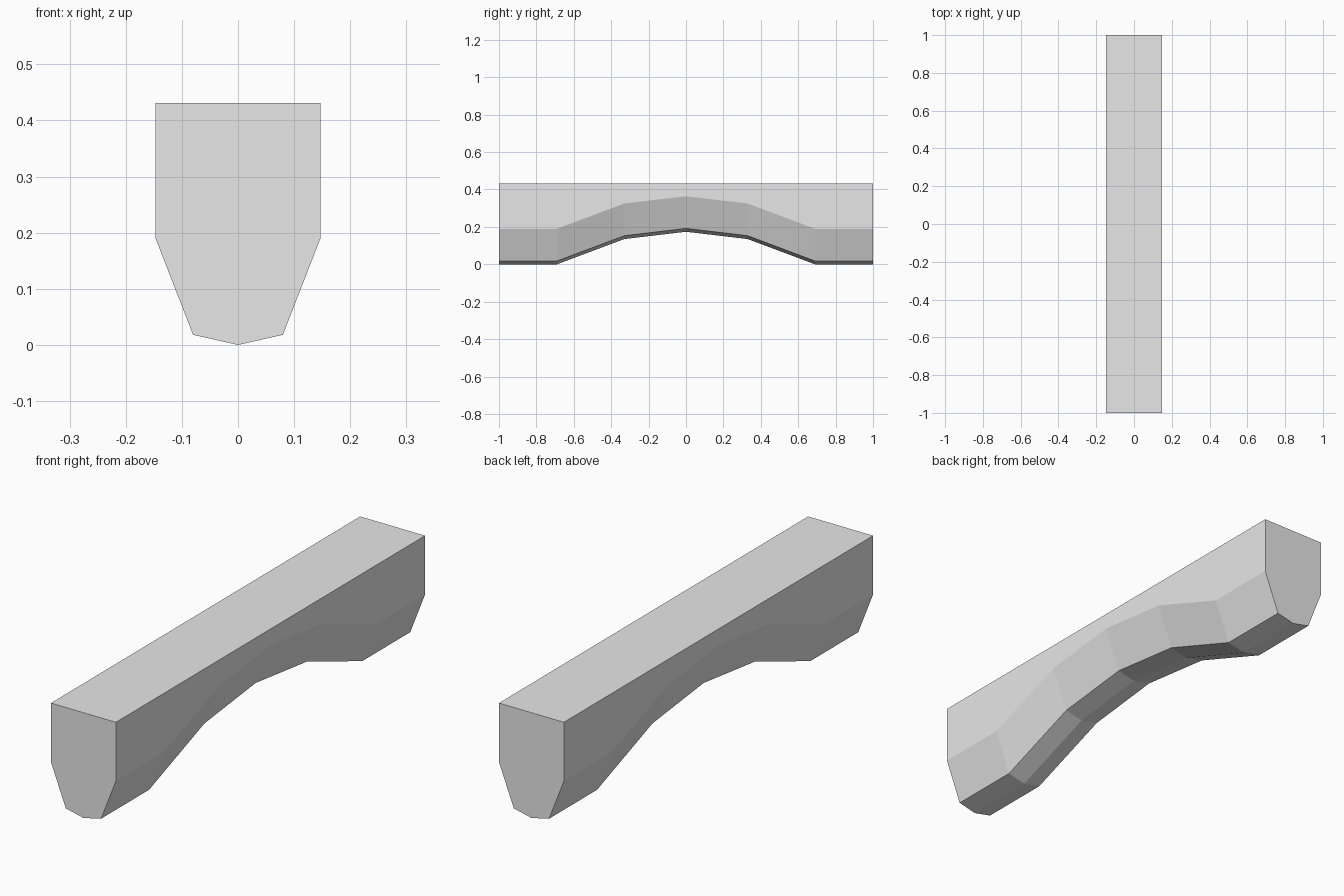
import bpy
import bmesh

cube = bpy.data.objects.get("Cube")
if cube:
    bpy.data.objects.remove(cube, do_unlink=True)

# Single grey material
grey = bpy.data.materials.new("plain grey")
grey.use_nodes = True
colour = (0.8, 0.8, 0.8, 1)
grey.diffuse_color = colour
grey.node_tree.nodes["Principled BSDF"].inputs["Base Color"].default_value = colour

# Cross-section: flat top, straight sides, tapered shallow keel
TOP = 0.431
half = [(0.147, 0.19), (0.08, 0.018)]
lower = half + [(0, 0)] + [(-x, z) for x, z in reversed(half)]

# Arch: rise of the underside at each station along the beam
rises = [(0.69, 0), (0.33, 0.135), (0, 0.174)]
stations = [(-1, 0)] + [(-y, r) for y, r in rises]
stations += [(y, r) for y, r in reversed(rises[:-1])] + [(1, 0)]

# Loft the section through the stations
bm = bmesh.new()
rings = []
for y, rise in stations:
    ring = [bm.verts.new((0.147, y, TOP))]
    ring += [bm.verts.new((x, y, z + rise)) for x, z in lower]
    ring.append(bm.verts.new((-0.147, y, TOP)))
    rings.append(ring)
for a, b in zip(rings, rings[1:]):
    for i in range(len(a)):
        j = (i + 1) % len(a)
        bm.faces.new((a[i], a[j], b[j], b[i]))
bm.faces.new(rings[0])
bm.faces.new(rings[-1])
bmesh.ops.recalc_face_normals(bm, faces=bm.faces)

mesh = bpy.data.meshes.new("arched_beam")
bm.to_mesh(mesh)
bm.free()
mesh.materials.append(grey)
beam = bpy.data.objects.new("arched_beam", mesh)
bpy.context.collection.objects.link(beam)
